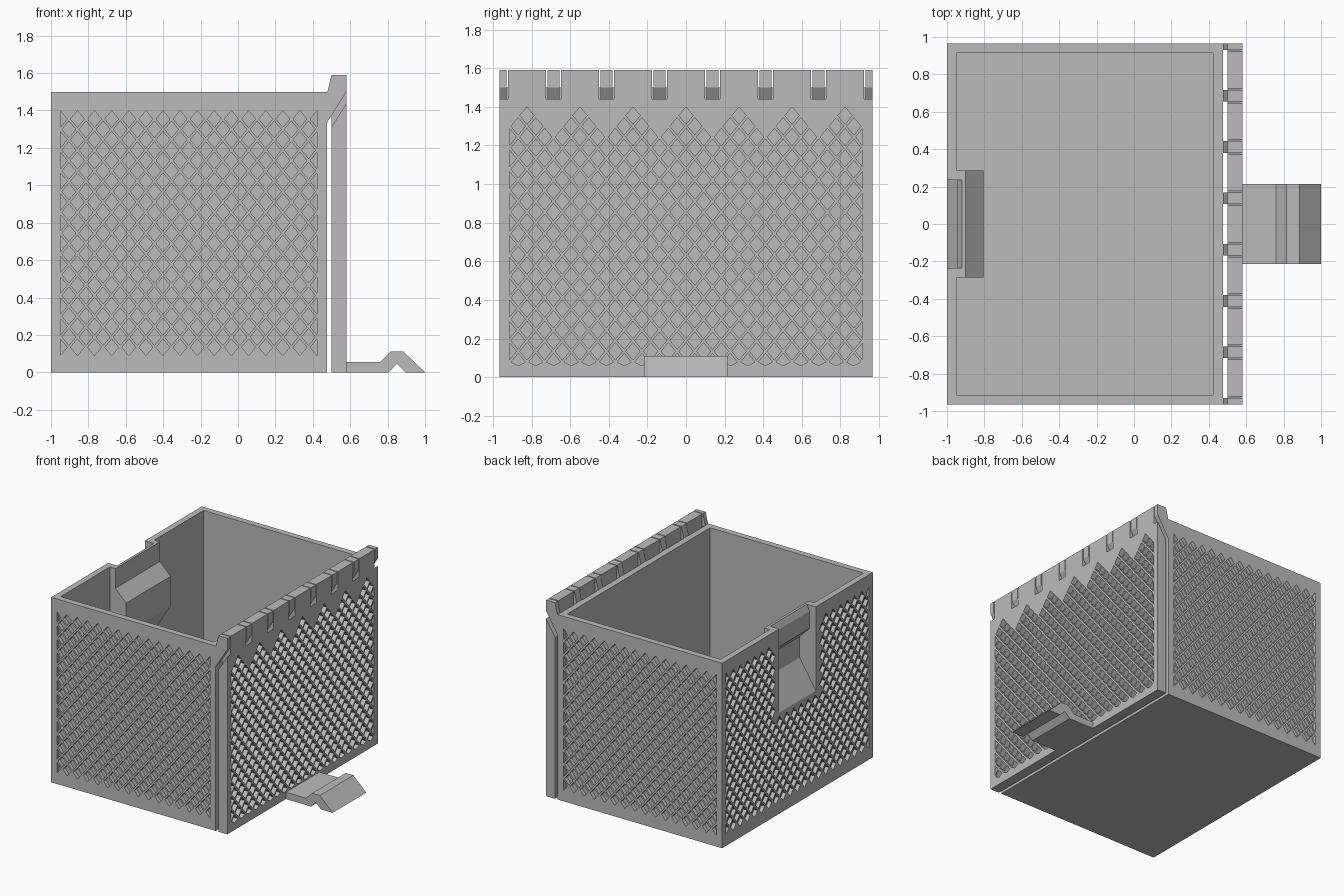
import bpy, bmesh

if "Cube" in bpy.data.objects:
    bpy.data.objects.remove(bpy.data.objects["Cube"])

grey = bpy.data.materials.new("plain grey")
grey.use_nodes = True
grey.diffuse_color = (0.5, 0.5, 0.5, 1)
grey.node_tree.nodes["Principled BSDF"].inputs["Base Color"].default_value = (0.5, 0.5, 0.5, 1)

PITCH, RISE = 0.0915, 0.111     # spacing of the diamond pits
EDGE_Y = 0.965                  # half depth of the whole box


def along_y(a, b, d):
    return (a, d, b)


def along_x(a, b, d):
    return (d, a, b)


def prisms(name, items, place):
    """Extrude each (outline, start, end) item into one closed solid."""
    bm = bmesh.new()
    for outline, start, end in items:
        low = [bm.verts.new(place(a, b, start)) for a, b in outline]
        high = [bm.verts.new(place(a, b, end)) for a, b in outline]
        bm.faces.new(low)
        bm.faces.new(high[::-1])
        n = len(outline)
        for i in range(n):
            j = (i + 1) % n
            bm.faces.new((low[j], low[i], high[i], high[j]))
    bmesh.ops.recalc_face_normals(bm, faces=bm.faces)
    mesh = bpy.data.meshes.new(name)
    bm.to_mesh(mesh)
    bm.free()
    mesh.materials.append(grey)
    obj = bpy.data.objects.new(name, mesh)
    bpy.context.collection.objects.link(obj)
    return obj


def combine(target, other, operation):
    """Apply a boolean and throw the helper away."""
    mod = target.modifiers.new("combine", "BOOLEAN")
    mod.operation, mod.object, mod.solver = operation, other, "MANIFOLD"
    bpy.context.view_layer.objects.active = target
    bpy.ops.object.modifier_apply(modifier=mod.name)
    bpy.data.objects.remove(other)


def rect(a0, b0, a1, b1):
    return [(a0, b0), (a1, b0), (a1, b1), (a0, b1)]


def diamonds(left, right, allowed, bottom):
    """Outlines of a staggered grid of diamonds, trimmed at the borders."""
    w, h = PITCH * 0.4, RISE * 0.4
    columns = round((right - left) / PITCH)
    found = []
    for row in range(24):
        v = 1.3545 - row * RISE / 2
        for col in range(columns + 1):
            u = left + (col + (row % 2) / 2) * PITCH
            if u > right + 0.01 or not allowed(u, v):
                continue
            pts = [(u, max(v - h, bottom)), (u + w, v), (u, v + h), (u - w, v)]
            found.append([p for p in pts if left - 0.01 < p[0] < right + 0.01])
    return found


def carve(target, outlines, place, start, end):
    cutter = prisms("pit_cutter", [(o, start, end) for o in outlines], place)
    combine(target, cutter, "DIFFERENCE")


# Open container
box = prisms("container", [(rect(-1, 0, 0.476, 1.5), -EDGE_Y, EDGE_Y)], along_y)
cavity = prisms("cavity", [(rect(-0.95, 0.05, 0.425, 1.6), -0.915, 0.915)], along_y)
combine(box, cavity, "DIFFERENCE")

# Latch pocket: bulge inside the wall, hollow from outside
bulge = prisms("bulge", [([(-0.97, 0.74), (-0.805, 1.0), (-0.805, 1.245), (-0.9, 1.34),
                           (-0.9, 1.5), (-0.97, 1.5)], -0.285, 0.285)], along_y)
combine(box, bulge, "UNION")
pocket = prisms("pocket", [([(-1.05, 0.74), (-0.855, 1.05), (-0.855, 1.22), (-0.945, 1.31),
                             (-0.945, 1.45), (-0.92, 1.5), (-0.895, 1.55), (-1.05, 1.55)],
                            -0.235, 0.235)], along_y)
combine(box, pocket, "DIFFERENCE")

# Diamond pits on front, back and latch walls
side = diamonds(-0.95, 0.4225, lambda u, v: v > 0.1, 0)
carve(box, side, along_y, -1.1, -EDGE_Y + 0.03)
carve(box, side, along_y, EDGE_Y - 0.03, 1.1)
latch_wall = diamonds(-0.915, 0.915, lambda u, v: v > 0.1 and (abs(u) > 0.3 or v < 0.75), 0)
carve(box, latch_wall, along_x, -1.1, -0.97)

# Lid hanging beside the container, with hinge slots
lid = prisms("lid", [(rect(0.5, 0, 0.58, 1.59), -EDGE_Y, EDGE_Y)], along_y)
centres = [(i - 3.5) * 0.2745 for i in range(8)]
slot = [(0.49, 1.295), (0.6, 1.472), (0.6, 1.7), (0.49, 1.7)]
slots = prisms("slots", [(slot, c - 0.039, c + 0.039) for c in centres], along_y)
combine(lid, slots, "DIFFERENCE")


def under_zigzag(u, v):
    period = 3 * PITCH
    off = abs((u + period / 2) % period - period / 2)
    return v + RISE / 2 <= 1.412 - off * RISE / PITCH


carve(lid, diamonds(-0.915, 0.915, under_zigzag, 0.06), along_x, 0.53, 0.7)

# Hinge teeth joining container and lid, trimmed at both ends
tooth = [(0.44, 1.3), (0.476, 1.335), (0.58, 1.5), (0.58, 1.59),
         (0.5, 1.59), (0.478, 1.5), (0.44, 1.5)]
prisms("hinge_teeth", [(tooth, max(c - 0.031, -EDGE_Y), min(c + 0.031, EDGE_Y))
                       for c in centres], along_y)

# Bent latch tab on the lid
tab = [(0.57, 0), (0.57, 0.055), (0.76, 0.055), (0.815, 0.11), (0.885, 0.11),
       (1, 0), (0.895, 0), (0.85, 0.045), (0.805, 0)]
prisms("latch_tab", [(tab, -0.215, 0.215)], along_y)
